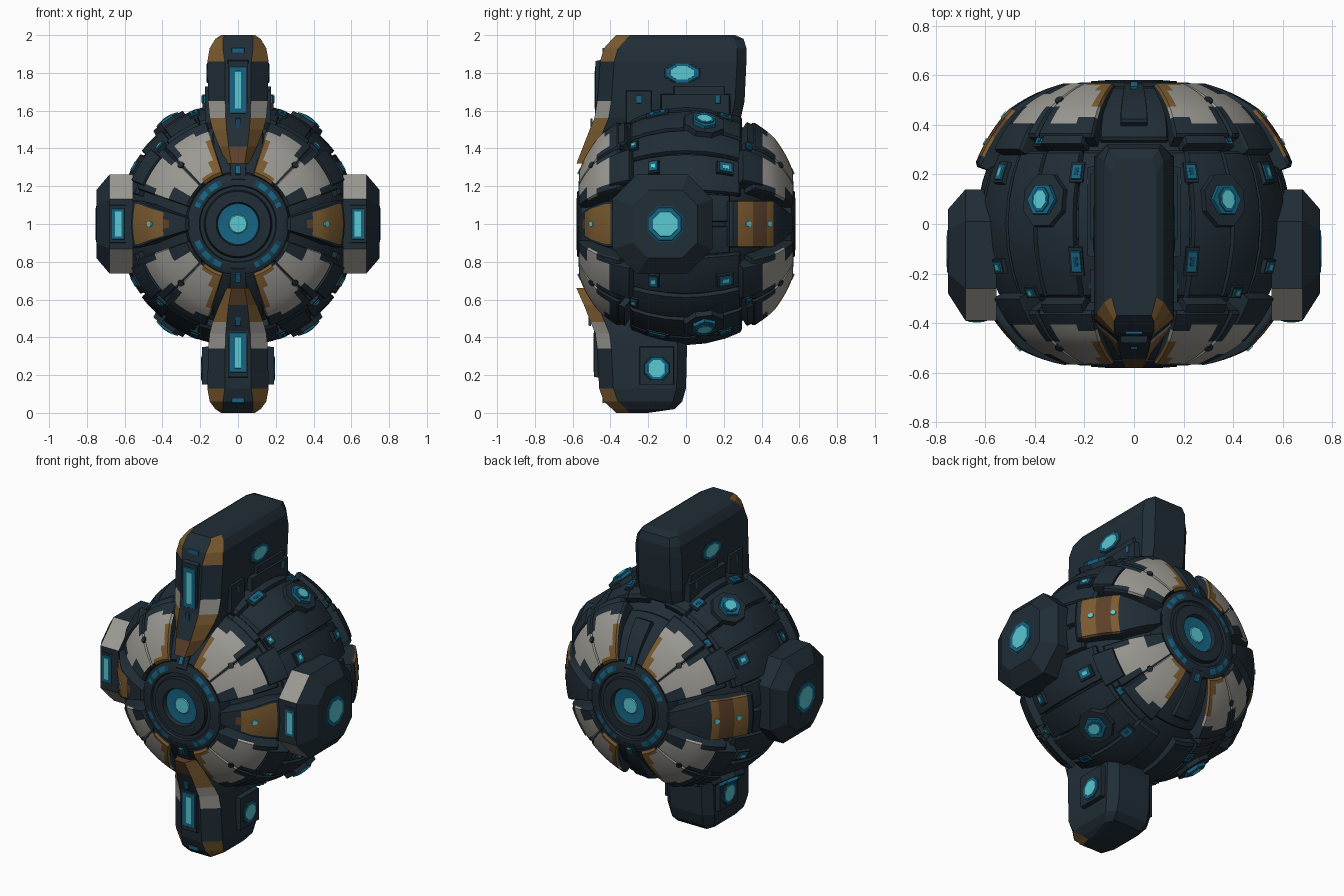
import bpy, bmesh, math
from mathutils import Vector, Matrix

if "Cube" in bpy.data.objects:
    bpy.data.objects.remove(bpy.data.objects["Cube"])

COLORS = {
    "dark_hull": (0.0145, 0.026, 0.037), "panel_line": (0.009, 0.014, 0.02),
    "pale_armor": (0.33, 0.32, 0.29), "ochre": (0.20, 0.105, 0.03),
    "brown": (0.11, 0.05, 0.022), "deep_blue": (0.006, 0.06, 0.11),
    "blue": (0.008, 0.13, 0.23), "cyan": (0.10, 0.58, 0.64),
}
MATS = []
for n, c in COLORS.items():
    m = bpy.data.materials.new(n)
    m.diffuse_color = (*c, 1)
    m.use_nodes = True
    m.node_tree.nodes["Principled BSDF"].inputs["Base Color"].default_value = m.diffuse_color
    MATS.append(m)
DARK, LINE, PALE, OCHRE, BROWN, DEEP, BLUE, CYAN = range(8)
rad = math.radians


def finish(name, bm, smooth=None):
    bmesh.ops.recalc_face_normals(bm, faces=bm.faces)
    me = bpy.data.meshes.new(name)
    bm.to_mesh(me)
    bm.free()
    for m in MATS:
        me.materials.append(m)
    ob = bpy.data.objects.new(name, me)
    bpy.context.collection.objects.link(ob)
    if smooth:
        bpy.context.view_layer.objects.active = ob
        ob.select_set(True)
        bpy.ops.object.shade_smooth_by_angle(angle=rad(smooth))
        ob.select_set(False)
    return ob


def ball(r, t, p, back=False):
    """Point at polar angle t from the front axis and azimuth p."""
    y = -r * math.cos(t)
    return Vector((r * math.sin(t) * math.cos(p), -y if back else y, 1 + r * math.sin(t) * math.sin(p)))


def shell(name, t0, t1, span, radius, mat, back=False, n=12, inner=0.55):
    """Raised curved armor patch; span(u)->(p0,p1) degrees, mat(u,v)->index."""
    bm = bmesh.new()
    ks = [0, 0.03] + [i / n for i in range(1, n)] + [0.97, 1]
    grid = []
    for i, u in enumerate(ks):
        p0, p1 = span(u)
        row = []
        for j, v in enumerate(ks):
            edge = i in (0, len(ks) - 1) or j in (0, len(ks) - 1)
            row.append(bm.verts.new(ball(radius(u) - 0.012 * edge, rad(t0 + (t1 - t0) * u),
                                         rad(p0 + (p1 - p0) * v), back)))
        grid.append(row)
    for i in range(len(ks) - 1):
        for j in range(len(ks) - 1):
            f = bm.faces.new((grid[i][j], grid[i + 1][j], grid[i + 1][j + 1], grid[i][j + 1]))
            f.material_index = mat((ks[i] + ks[i + 1]) / 2, (ks[j] + ks[j + 1]) / 2)
    rim = [grid[0][j] for j in range(len(ks))] + [r[-1] for r in grid[1:]] \
        + grid[-1][-2::-1] + [r[0] for r in grid[-2:0:-1]]
    c = Vector((0, 0, 1))
    low = [bm.verts.new(c + (v.co - c).normalized() * inner) for v in rim]
    for k in range(len(rim)):
        bm.faces.new((rim[k], rim[k - 1], low[k - 1], low[k]))
    bm.faces.new(low)
    return finish(name, bm, 25)


def plate(name, pos, normal, sx, sy, thick, mat, sides=4):
    """Prism whose top sits at pos, facing normal; sy runs along y (or z on front faces)."""
    nz = Vector(normal).normalized()
    ref = Vector((0, 1, 0)) if abs(nz.y) < 0.8 else Vector((0, 0, 1))
    ax = ref.cross(nz).normalized()
    M = Matrix((ax, nz.cross(ax), nz)).transposed().to_4x4()
    M.translation = Vector(pos) - nz * thick / 2
    bm = bmesh.new()
    r = 1 / math.cos(math.pi / sides)
    bmesh.ops.create_cone(bm, cap_ends=True, segments=sides, radius1=r, radius2=r * 0.94, depth=thick)
    bmesh.ops.rotate(bm, verts=bm.verts, matrix=Matrix.Rotation(math.pi / sides, 3, 'Z'))
    bmesh.ops.scale(bm, verts=bm.verts, vec=(sx, sy, 1))
    bmesh.ops.transform(bm, verts=bm.verts, matrix=M)
    for f in bm.faces:
        f.material_index = mat
    return finish(name, bm)


def loft(name, rings, mat):
    bm = bmesh.new()
    vs = [[bm.verts.new(p) for p in r] for r in rings]
    for a, b in zip(vs, vs[1:]):
        for k in range(len(a)):
            bm.faces.new((a[k - 1], a[k], b[k], b[k - 1]))
    bm.faces.new(vs[0])
    bm.faces.new(vs[-1])
    for f in bm.faces:
        f.material_index = mat(f.calc_center_median())
    return finish(name, bm)


def window(name, pos, normal, sx, sy, sides=8, frame=True):
    """Framed glowing window made of thin stacked plates."""
    p, n = Vector(pos), Vector(normal).normalized()
    if frame:
        plate(name + "_frame", p, n, sx * 1.4, sy * 1.4, 0.009, DEEP, sides)
    plate(name + "_rim", p + n * 0.003, n, sx * 1.25, sy * 1.25, 0.008, BLUE, sides)
    plate(name + "_glow", p + n * 0.005, n, sx * 0.95, sy * 0.95, 0.008, CYAN, sides)


# Core ball
bm = bmesh.new()
bmesh.ops.create_uvsphere(bm, u_segments=64, v_segments=32, radius=0.615)
bmesh.ops.transform(bm, verts=bm.verts, matrix=Matrix.Translation((0, 0, 1)) @ Matrix.Diagonal((1, 0.86, 1.01, 1)))
finish("core_ball", bm, 30)


# Front and back eyes: lathed rings
def eye(name, s):
    prof = [(.045, .556, CYAN), (.05, .552, BLUE), (.085, .552, BLUE), (.108, .555, DARK), (.115, .58, DARK),
            (.172, .576, LINE), (.18, .558, DARK), (.2, .558, DARK), (.205, .57, DARK), (.22, .57, BLUE),
            (.25, .562, DARK), (.268, .555, DARK), (.28, .46, DARK)]
    N, bm = 64, bmesh.new()
    rings = [[bm.verts.new((r * math.cos(a), s * y, 1 + r * math.sin(a)))
              for a in (2 * math.pi * k / N for k in range(N))] for r, y, _ in prof]
    bm.faces.new(rings[0]).material_index = CYAN
    for i in range(len(prof) - 1):
        for k in range(N):
            f = bm.faces.new((rings[i][k - 1], rings[i][k], rings[i + 1][k], rings[i + 1][k - 1]))
            arc = abs(((k - .5) * 360 / N) % 90 - 45) < 22
            f.material_index = (BLUE if k % 3 else DEEP) if i == 9 and arc else DARK if i == 9 else prof[i][2]
    finish(name, bm, 30)


eye("front_eye", -1)
eye("back_eye", 1)


# Quadrant armor, straps and struts on both ends
def armor_color(u, v):
    if u > 0.84 or (u > 0.6 and (v < 0.08 or 0.42 < v < 0.58)) or (u > 0.72 and v > 0.84) or (u < .3 and v < .2):
        return DARK
    if (v > 0.9 and u < 0.6) or (u < 0.09 and v > 0.6) or (u < .25 and v > .82):
        return OCHRE
    return LINE if u < 0.02 else PALE


def strip(c, hw0, hw1, t0, t1, r, k=1.2):
    def f(u):
        hw = hw0 + (hw1 - hw0) * min(1, u * k)
        d = math.degrees(math.asin(hw / (r * math.sin(rad(t0 + (t1 - t0) * u)))))
        return c - d, c + d
    return f


for back in (False, True):
    end = "back" if back else "front"
    for q in range(4):
        lo, hi = [(19, 73), (161, 107), (199, 253), (341, 287)][q]
        sg = 1 if hi > lo else -1
        for part, a, b in (("inner", lo, (lo + hi) / 2 - sg * .3), ("outer", (lo + hi) / 2 + sg * .3, hi)):
            v0 = 0 if part == "inner" else .5
            shell(f"{end}_{part}_armor_{q}", 26, 58, lambda u: (a, b), lambda u: 0.635 + 0.035 * min(1, 1.6 * u),
                  lambda u, v: armor_color(u, v0 + v / 2), back)
        for a, b, t, r in ((3, 22, 64, .68), (30, 50, 61, .665)):
            shell(f"{end}_outer_rim_{q}_{a}", 53, t, lambda u: (lo + sg * a, lo + sg * b),
                  lambda u: r, lambda u, v: DARK, back, 6)
        # Bolt in the middle of each armor quadrant
        p = ball(.668, rad(41), rad((lo + hi) / 2), back)
        plate(f"{end}_armor_bolt_{q}", p, p - Vector((0, 0, 1)), .018, .018, .012, DARK, 8)
    t1 = 70 if back else 60
    for c in (0, 180):
        shell(f"{end}_side_strap_{c}", 25, t1, strip(c, .035, .125, 25, t1, .67, 2 if back else 1.3),
              lambda u: .63 + .055 * min(1, 2 * u),
              (lambda u, v: (BROWN if .62 < u < .72 else OCHRE) if .46 < u < .9 else DARK) if back else
              (lambda u, v: OCHRE if .34 < u < .8 and .06 < v < .94 else BROWN if .25 < u < .34 and .3 < v < .7 else DARK), back)
        for t in ((50, 61) if back else (43,)):
            p = ball(.69, rad(t), rad(c), back)
            plate(f"{end}_strap_light_{c}_{t}", p, p - Vector((0, 0, 1)), .014, .016, .012, CYAN, 6)
    for c in (90, 270):
        shell(f"{end}_strut_base_{c}", 26, 56, strip(c, .12, .14, 26, 56, .62), lambda u: .615, lambda u, v: DARK, back, 6)
        shell(f"{end}_strut_{c}", 22, 50, strip(c, .04, .055, 22, 50, .64), lambda u: .615 + .035 * u,
              lambda u, v: DARK, back, 6)
        p = ball(.634, rad(27), rad(c), back)
        plate(f"{end}_strut_light_{c}", p, p - Vector((0, 0, 1)), .014, .025, .014, BLUE)

# Middle band hull panels and lights on the ball
C = Vector((0, 0, 1))
for sx in (1, -1):
    for sz in (1, -1):
        tag = ("right" if sx > 0 else "left") + ("_upper" if sz > 0 else "_lower")
        for k, (a, b, t0, t1, r) in enumerate(((16, 36, 62, 118, .635), (37, 51, 62, 118, .64), (1, 15, 75, 112, .635),
                                               (52, 68, 62, 118, .645), (69, 84, 62, 118, .645))):
            f = lambda p: p if sx > 0 else 180 - p
            shell(f"{tag}_hull_panel_{k}", t0, t1, lambda u: (sz * f(a), sz * f(b)), lambda u: r, lambda u, v: DARK, False, 6)
        d = Vector((sx * .38, .1, sz * .56)).normalized()
        plate(tag + "_hatch_base", C + d * .66, d, .1, .11, .06, DARK, 8)
        plate(tag + "_hatch", C + d * .678, d, .062, .062, .05, BLUE, 6)
        window(tag + "_hatch_light", C + d * .68, d, .032, .04, 8, False)
        for k, (x, y, z, w, h) in enumerate(((.23, .21, .57, .022, .032), (.23, -.15, .58, .022, .045), (.37, .33, .4, .02, .02),
                                             (.54, -.17, .3, .028, .022), (.54, .21, .3, .026, .034),
                                             (.42, -.28, .42, .022, .018))):
            d = Vector((sx * x, y, sz * z)).normalized()
            plate(f"{tag}_light_base_{k}", C + d * .65, d, w * 1.4, h * 1.4, .05, DARK)
            plate(f"{tag}_light_{k}", C + d * .656, d, w, h, .009, BLUE)
            plate(f"{tag}_light_core_{k}", C + d * .658, d, w * .4, h * .5, .009, DEEP if k < 3 else CYAN)


# Top and bottom fins: lofted up z with chamfered corners
def fin(name, stations, colour):
    rings = []
    for z, yf, yb, wf, w, wb in stations:
        right = [(wf, yf), (w, yf + .075), (w, yb - .05), (wb, yb)]
        rings.append([(x, y, z) for x, y in right] + [(-x, y, z) for x, y in right[::-1]])
    loft(name, rings, colour)


def fin_color(p):
    h = abs(p.z - 1)
    chamfer = abs(p.x) > .05 and p.y < -.3
    if h < .53 and p.y < -.4:
        return BROWN if abs(p.x) < .03 and h < .4 else OCHRE if chamfer or h < .42 else DARK
    if h > .88 and chamfer and h < .999:
        return OCHRE
    return PALE if h < .64 and chamfer and p.y < -.4 else DARK


fin("top_fin", [(1.32, -.58, -.3, .035, .06, .05), (1.41, -.545, -.2, .05, .1, .08), (1.5, -.51, .2, .06, .135, .1),
                (1.56, -.485, .29, .065, .15, .11), (1.65, -.47, .31, .068, .158, .11), (1.86, -.455, .32, .07, .162, .11),
                (1.93, -.435, .32, .08, .15, .11), (1.98, -.39, .305, .08, .12, .1), (2.0, -.37, .26, .07, .09, .07)], fin_color)
fin("bottom_fin", [(.66, -.58, -.3, .035, .06, .05), (.57, -.54, -.2, .05, .1, .08), (.48, -.505, -.05, .06, .135, .1),
                   (.42, -.48, 0, .065, .15, .11), (.34, -.47, .005, .068, .158, .11), (.13, -.46, .0, .07, .162, .11),
                   (.06, -.435, -.02, .08, .15, .11), (.02, -.39, -.06, .08, .12, .1), (.0, -.37, -.2, .07, .09, .07)], fin_color)

# Fin front windows
for name, z, h, y in (("top", 1.71, .13, -.466), ("bottom", .32, .11, -.472)):
    plate(name + "_fin_slot", (0, y - .014, z), (0, -1, 0), .056, h * 1.25, .05, DARK)
    plate(name + "_fin_glass", (0, y - .017, z), (0, -1, 0), .044, h, .009, BLUE)
    plate(name + "_fin_glow", (0, y - .019, z), (0, -1, 0), .018, h * .8, .009, CYAN)
for z, y in ((1.52, -.506), (.5, -.516)):
    plate("fin_lower_light", (0, y, z), (0, -1, 0), .014, .04, .012, DEEP)
for z in (1.92, .065):
    plate("fin_tip_light", (0, -.443, z), (0, -1, 0), .035, .012, .012, BLUE)

# Fin side ledges, windows and side pods
for s in (1, -1):
    side = "right" if s > 0 else "left"
    plate(side + "_top_ledge", (s * .188, .05, 1.6), (s, 0, 0), .09, .19, .06, DARK)
    plate(side + "_top_step", (s * .175, .07, 1.7), (s, 0, 0), .03, .14, .04, DARK)
    plate(side + "_top_front_ledge", (s * .175, -.25, 1.62), (s, 0, 0), .09, .07, .06, DARK)
    window(side + "_top_window", (s * .163, -.02, 1.8), (s, 0, 0), .04, .07)
    for y in (-.25, .17):
        plate(side + "_top_small_light", (s * .182 if y < 0 else s * .192, y, 1.66), (s, 0, 0), .022, .012, .009, BLUE)
    plate(side + "_bottom_ledge", (s * .19, -.155, .25), (s, 0, 0), .105, .095, .08, DARK)
    window(side + "_bottom_window", (s * .192, -.155, .235), (s, 0, 0), .05, .05)

    def octagon(x, y0, y1, h, c):
        return [(s * x, y, 1 + z) for y, z in ((y0, -h + c), (y0, h - c), (y0 + c, h), (y1 - c, h),
                                               (y1, h - c), (y1, -h + c), (y1 - c, -h), (y0 + c, -h))]

    loft(side + "_pod", [octagon(.555, -.39, .14, .262, .13), octagon(.68, -.39, .14, .262, .13),
                         octagon(.75, -.28, .06, .18, .08)],
         lambda p: PALE if p.y < -.24 and abs(p.z - 1) > .1 and abs(p.x) < .65 else DARK)
    window(side + "_pod_window", (s * .7505, -.11, 1), (s, 0, 0), .072, .072, 8)
    plate(side + "_pod_slot", (s * .635, -.392, 1), (0, -1, 0), .045, .105, .02, DARK)
    plate(side + "_pod_front_glass", (s * .635, -.396, 1), (0, -1, 0), .034, .085, .009, BLUE)
    plate(side + "_pod_front_glow", (s * .635, -.398, 1), (0, -1, 0), .018, .07, .009, CYAN)
